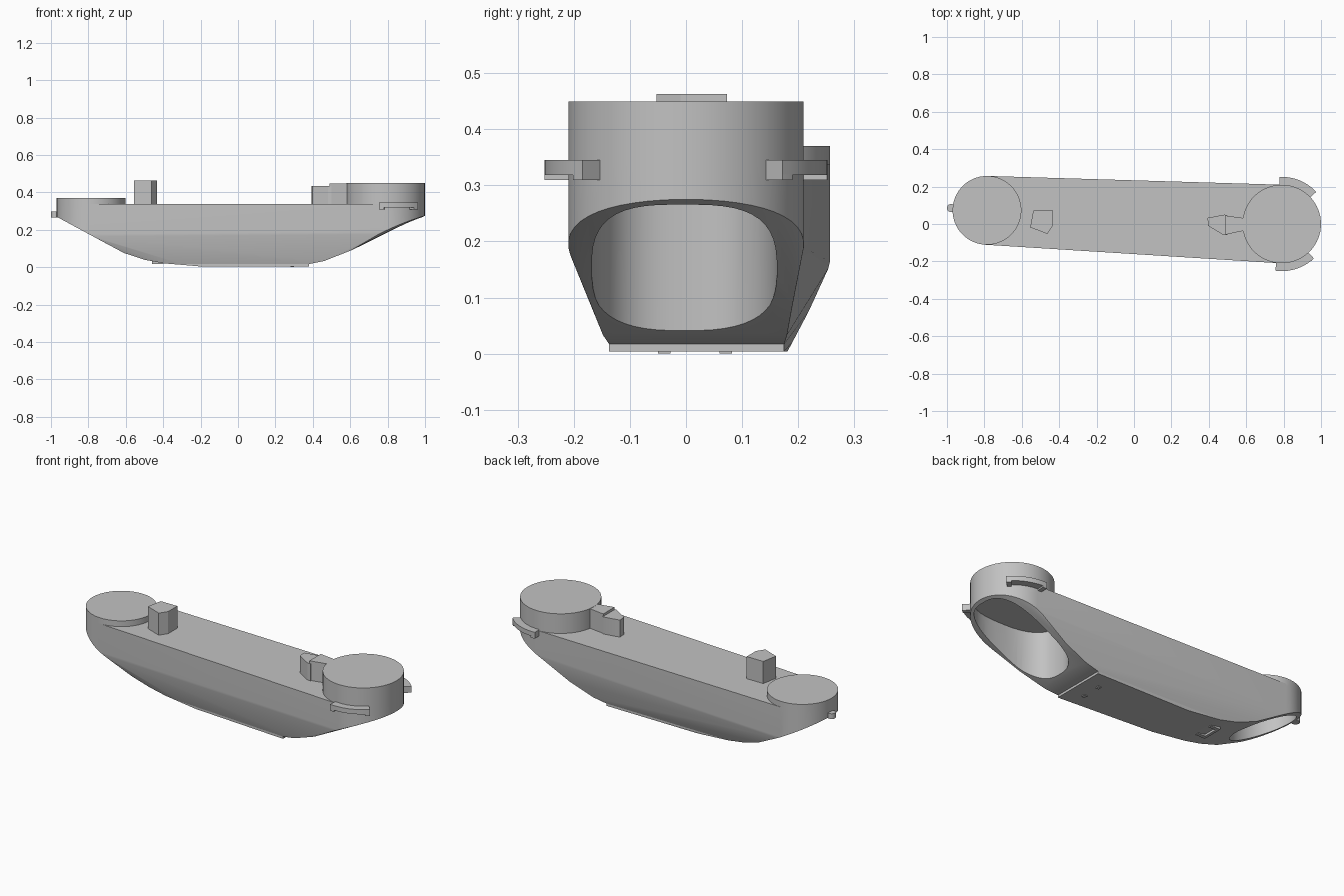
import bpy, bmesh, math
from math import cos, sin, radians

cube = bpy.data.objects.get("Cube")
if cube:
    bpy.data.objects.remove(cube)

GREY = (0.54, 0.54, 0.54, 1)
mat = bpy.data.materials.new("plain grey")
mat.use_nodes = True
mat.diffuse_color = GREY
mat.node_tree.nodes["Principled BSDF"].inputs["Base Color"].default_value = GREY

DECK = 0.337
BIG, BIG_R = (0.79, 0.0), 0.21
SMALL, SMALL_R = (-0.786, 0.073), 0.184


def make(name, bm):
    bmesh.ops.recalc_face_normals(bm, faces=bm.faces)
    me = bpy.data.meshes.new(name)
    bm.to_mesh(me)
    bm.free()
    ob = bpy.data.objects.new(name, me)
    me.materials.append(mat)
    bpy.context.collection.objects.link(ob)
    return ob


def hull(name, points):
    bm = bmesh.new()
    for p in points:
        bm.verts.new(p)
    bmesh.ops.convex_hull(bm, input=bm.verts)
    loose = [v for v in bm.verts if not v.link_faces]
    bmesh.ops.delete(bm, geom=loose, context='VERTS')
    bmesh.ops.dissolve_limit(bm, angle_limit=0.002, verts=bm.verts, edges=bm.edges)
    return make(name, bm)


def prism(name, outline, z0, z1):
    bm = bmesh.new()
    f = bm.faces.new([bm.verts.new((x, y, z0)) for x, y in outline])
    top = bmesh.ops.extrude_face_region(bm, geom=[f])["geom"]
    for v in top:
        if isinstance(v, bmesh.types.BMVert):
            v.co.z = z1
    return make(name, bm)


def oval(c, a, b, n=48, power=1.0):
    pts = []
    for i in range(n):
        t = 2 * math.pi * (i + 0.5) / n
        u, v = cos(t), sin(t)
        pts.append((c[0] + a * math.copysign(abs(u) ** power, u),
                    c[1] + b * math.copysign(abs(v) ** power, v)))
    return pts


def box(name, x0, x1, y0, y1, z0, z1):
    return prism(name, [(x0, y0), (x1, y0), (x1, y1), (x0, y1)], z0, z1)


def cut(ob, cutter):
    mod = ob.modifiers.new("cut", 'BOOLEAN')
    mod.operation = 'DIFFERENCE'
    mod.solver = 'EXACT'
    mod.object = cutter
    bpy.context.view_layer.objects.active = ob
    bpy.ops.object.modifier_apply(modifier=mod.name)
    bpy.data.objects.remove(cutter)


# Hull: two round ends, upright walls above the sloping underside, drafted belly
points = []
for x, y in oval(BIG, BIG_R, BIG_R):
    points.append((x, y, DECK))
    if x > 0.7:
        points.append((x, y, 0.275 + (x - 1.0) * 0.475 + 0.02 * (y / BIG_R) ** 2))
for x, y in oval(SMALL, SMALL_R, SMALL_R):
    points.append((x, y, DECK))
    if x < -0.69:
        points.append((x, y, 0.27 - (x + 0.97) * 0.54))
belly = [(-0.61, -0.085, 0.219, 0.076), (-0.5, -0.08, 0.2, 0.04),
         (-0.4, -0.083, 0.19, 0.021), (-0.3, -0.09, 0.186, 0.017),
         (0.38, -0.137, 0.175, 0.017), (0.46, -0.148, 0.18, 0.033),
         (0.6, -0.17, 0.19, 0.088)]
for x, y0, y1, z in belly:
    points += [(x, y0, z), (x, y1, z)]
body = hull("hull_body", points)

# Sole plate ending in a small step
sole = []
for x, y0, y1, z in [(-0.4, -0.083, 0.19, 0.021), (-0.2, -0.096, 0.181, 0.004),
                     (0.38, -0.137, 0.175, 0.004)]:
    sole += [(x, y0, z), (x, y1, z), (x, y0, 0.025), (x, y1, 0.025)]
hull("sole_plate", sole)

# Hollow recesses opening under both ends
cut(body, prism("large_recess_cutter",
                oval((0.73, -0.003), 0.25, 0.165, power=0.75), -0.1, 0.316))
cut(body, prism("small_recess_cutter",
                oval((-0.776, 0.073), 0.178, 0.15), -0.1, 0.316))

# Raised round caps
prism("large_round_cap", oval(BIG, BIG_R, BIG_R), DECK - 0.01, 0.449)
prism("small_round_cap", oval(SMALL, SMALL_R, SMALL_R), DECK - 0.01, 0.37)


# Curved side tabs on the large end, with small lips below their ends
def tab(name, a0, a1, z0, z1):
    angles = [radians(a0 + (a1 - a0) * i / 10) for i in range(11)]
    outer = [(BIG[0] + 0.252 * cos(a), 0.252 * sin(a)) for a in angles]
    inner = [(BIG[0] + 0.2 * cos(a), 0.2 * sin(a)) for a in reversed(angles)]
    prism(name, outer + inner, z0, z1)


for label, near, far in (("back", 43, 93), ("front", -47, -98)):
    step = math.copysign(6, near)
    tab(label + "_tab", near, far, 0.318, 0.345)
    tab(label + "_tab_inner_lip", near, near + step, 0.309, 0.319)
    tab(label + "_tab_outer_lip", far - step, far, 0.309, 0.319)

# Pointed latch and neck joining the large cap
prism("latch_neck", [(0.49, 0.045), (0.49, -0.057), (0.6, -0.033), (0.6, 0.03)],
      DECK - 0.01, 0.448)
prism("latch_tip", [(0.393, 0.033), (0.397, -0.01), (0.48, -0.06), (0.5, -0.06),
                    (0.5, 0.045), (0.484, 0.05)], DECK - 0.01, 0.434)

# Five-sided post on the deck
prism("deck_post", [(-0.538, 0.073), (-0.434, 0.073), (-0.434, -0.01),
                    (-0.463, -0.053), (-0.555, -0.018)], DECK - 0.01, 0.463)

# Small end knob
prism("end_knob", oval((-0.978, 0.085), 0.022, 0.022, n=16), 0.267, 0.297)

# Thin pads on the underside
for i, y in enumerate((-0.05, 0.06)):
    box("sole_pad_%d" % i, 0.28, 0.3, y, y + 0.022, 0.0, 0.006)
box("bracket_pad_bar", -0.46, -0.445, 0.0, 0.12, 0.018, 0.05)
for i, y in enumerate((0.0, 0.1)):
    box("bracket_pad_arm_%d" % i, -0.46, -0.4, y, y + 0.02, 0.018, 0.045)

# Smooth rounded walls, keep the edges crisp
bpy.ops.object.select_all(action='DESELECT')
for ob in bpy.context.scene.objects:
    if ob.type == 'MESH':
        ob.select_set(True)
        bpy.context.view_layer.objects.active = ob
bpy.ops.object.shade_smooth_by_angle(angle=radians(28))
